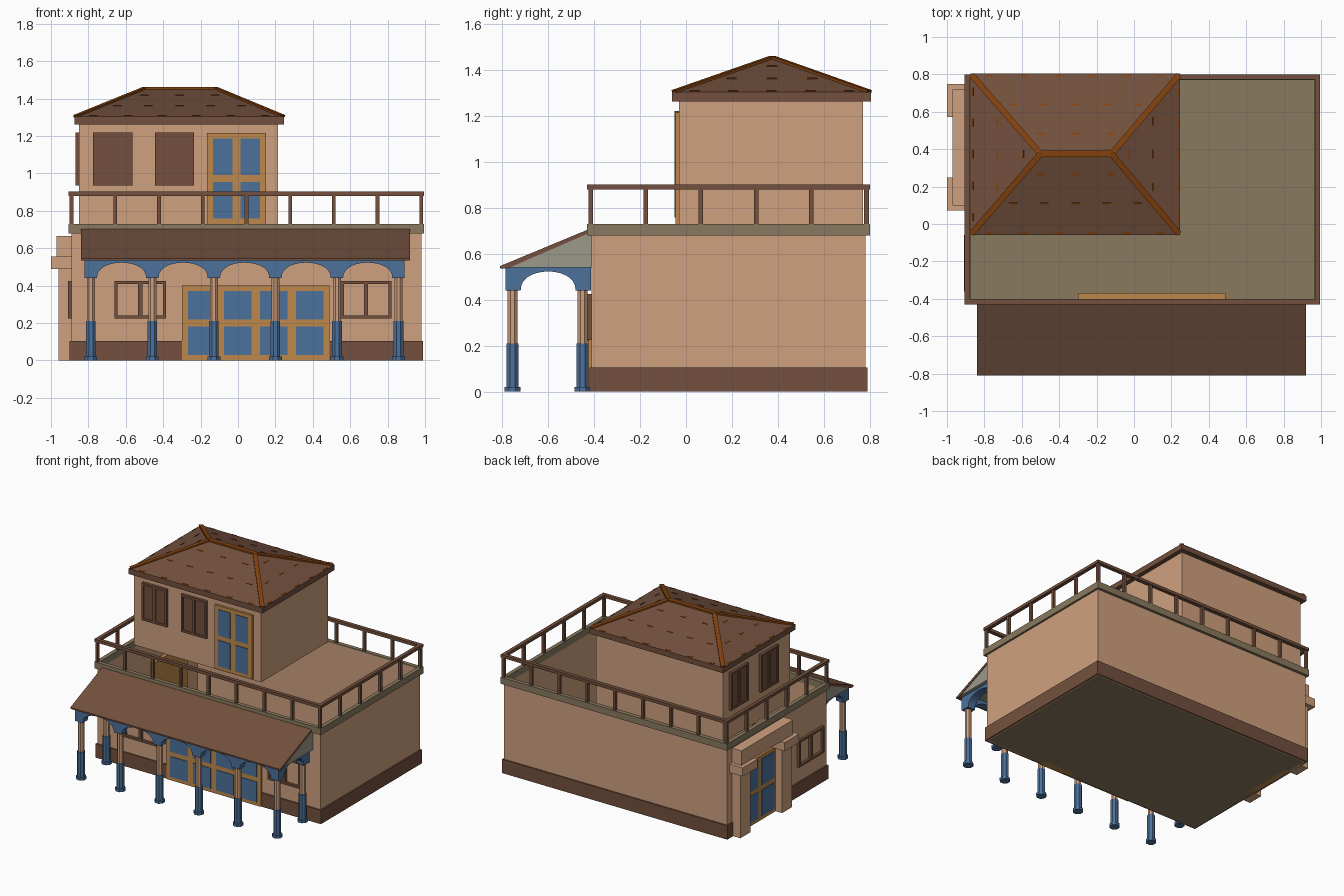
import bpy, bmesh, math
from mathutils import Vector, Matrix

if "Cube" in bpy.data.objects:
    bpy.data.objects.remove(bpy.data.objects["Cube"])


def material(name, r, g, b):
    m = bpy.data.materials.new(name)
    m.diffuse_color = [(((c / 255) + 0.055) / 1.055) ** 2.4 for c in (r, g, b)] + [1]
    m.use_nodes = True
    m.node_tree.nodes["Principled BSDF"].inputs["Base Color"].default_value = m.diffuse_color
    return m


TAN = material("tan plaster", 207, 161, 127)
BROWN = material("brown wood", 115, 80, 61)
OLIVE = material("olive stone", 138, 122, 96)
BLUE = material("blue paint", 76, 113, 155)
OAK = material("golden door wood", 190, 137, 75)
RUST = material("rust ridge tile", 132, 66, 14)
GREY = material("grey gable", 156, 153, 138)


def finish(name, bm, *mats):
    bmesh.ops.recalc_face_normals(bm, faces=bm.faces)
    me = bpy.data.meshes.new(name)
    bm.to_mesh(me)
    bm.free()
    for m in mats:
        me.materials.append(m)
    ob = bpy.data.objects.new(name, me)
    bpy.context.collection.objects.link(ob)
    return ob


def boxes(name, mat, ranges):
    """One object from boxes given as (x0, x1, y0, y1, z0, z1)."""
    bm = bmesh.new()
    for x0, x1, y0, y1, z0, z1 in ranges:
        mx = Matrix.LocRotScale(Vector((x0 + x1, y0 + y1, z0 + z1)) / 2, None,
                                Vector((x1 - x0, y1 - y0, z1 - z0)))
        bmesh.ops.create_cube(bm, size=1, matrix=mx)
    return finish(name, bm, mat)


def ring(x0, x1, y0, y1, z0, z1, w):
    """Four boxes around a rectangle."""
    return [(x0, x1, y0, y0 + w, z0, z1), (x0, x1, y1 - w, y1, z0, z1),
            (x0, x0 + w, y0 + w, y1 - w, z0, z1), (x1 - w, x1, y0 + w, y1 - w, z0, z1)]


def on_wall(side, wall, u0, u1, z0, z1, inner, outer):
    """Box on the front or left wall; depths are measured outward."""
    a, b = wall - outer, wall - inner
    return (u0, u1, a, b, z0, z1) if side == "front" else (a, b, u0, u1, z0, z1)


def door(name, side, wall, u0, u1, z0, z1, cols, inner=-0.04):
    boxes(name + "_frame", OAK, [on_wall(side, wall, u0, u1, z0, z1, inner, 0.016)])
    pitch, rise = (u1 - u0 - 0.02) / cols, (z1 - z0 - 0.02) / 2
    panes = []
    for i in range(cols):
        for j in range(2):
            u, z = u0 + 0.01 + i * pitch, z0 + 0.01 + j * rise
            panes.append(on_wall(side, wall, u + 0.022, u + pitch - 0.022,
                                 z + 0.018, z + rise - 0.018, 0.01, 0.021))
    boxes(name + "_glass", BLUE, panes)


def window(name, side, wall, u0, u1, z0, z1, filled):
    w, mid = 0.016, (u0 + u1) / 2
    bars = [(u0, u1, z0, z0 + w), (u0, u1, z1 - w, z1), (u0, u0 + w, z0, z1),
            (u1 - w, u1, z0, z1), (mid - w * 0.7, mid + w * 0.7, z0, z1)]
    parts = [on_wall(side, wall, *b, -0.004, 0.02) for b in bars]
    if filled:
        parts.append(on_wall(side, wall, u0 + 0.005, u1 - 0.005, z0 + 0.005, z1 - 0.005, -0.004, 0.012))
    boxes(name, BROWN, parts)


# Ground storey: open-topped shell, plinth, floor and cornice
boxes("ground_walls", TAN, ring(-0.89, 0.98, -0.41, 0.78, 0, 0.72, 0.01))
boxes("plinth", BROWN, ring(-0.90, 0.99, -0.42, 0.79, 0, 0.105, 0.012))
boxes("floor", OLIVE, [(-0.89, 0.98, -0.41, 0.78, 0, 0.004)])
boxes("cornice", OLIVE, ring(-0.905, 0.995, -0.43, 0.80, 0.68, 0.73, 0.03))

# Upper storey
boxes("upper_walls", TAN, ring(-0.85, 0.215, -0.03, 0.77, 0.72, 1.27, 0.01))

# Doors and windows
door("front_door", "front", -0.41, -0.30, 0.49, 0, 0.40, 4)
door("upper_door", "front", -0.03, -0.165, 0.15, 0.73, 1.215, 2)
door("side_door", "left", -0.89, 0.21, 0.61, 0, 0.49, 2)
window("front_window_left", "front", -0.41, -0.66, -0.385, 0.225, 0.425, False)
window("front_window_right", "front", -0.41, 0.55, 0.82, 0.225, 0.425, False)
window("side_window", "left", -0.89, -0.36, -0.06, 0.225, 0.425, False)
for i, u in enumerate((-0.775, -0.445)):
    window(f"upper_front_window_{i}", "front", -0.03, u, u + 0.21, 0.935, 1.22, True)
for i, u in enumerate((0.49, 0.13)):
    window(f"upper_side_window_{i}", "left", -0.85, u, u + 0.21, 0.935, 1.22, True)

# Side portal: two pillars with capitals and a lintel
portal = [(-0.97, -0.885, 0.10, 0.72, 0.555, 0.665)]
for y in (0.16, 0.66):
    portal += [(-0.96, -0.885, y - 0.06, y + 0.06, 0, 0.49),
               (-1.0, -0.885, y - 0.088, y + 0.088, 0.49, 0.555)]
boxes("side_portal", TAN, portal)

# Terrace railing
boxes("top_rail", BROWN, ring(-0.905, 0.995, -0.43, 0.80, 0.88, 0.902, 0.028))
posts = []
for i in range(9):
    x = -0.89 + i * 1.87 / 8
    posts += [(x - 0.01, x + 0.01, y - 0.01, y + 0.01, 0.72, 0.885) for y in (-0.415, 0.785)]
for i in range(1, 5):
    y = -0.415 + i * 0.24
    posts += [(x - 0.01, x + 0.01, y - 0.01, y + 0.01, 0.72, 0.885) for x in (-0.89, 0.98)]
boxes("rail_posts", BROWN, posts)

# Porch columns
front_x = [-0.787 + 0.329 * i for i in range(6)]
spots = [(x, -0.755) for x in front_x] + [(x, -0.45) for x in (front_x[0], front_x[-1])]


def columns(name, mat, r, z0, z1):
    bm = bmesh.new()
    for x, y in spots:
        mx = Matrix.Translation((x, y, (z0 + z1) / 2)) @ Matrix.Rotation(math.pi / 8, 4, "Z")
        bmesh.ops.create_cone(bm, cap_ends=True, segments=8, radius1=r, radius2=r,
                              depth=z1 - z0, matrix=mx)
    finish(name, bm, mat)


columns("column_feet", BLUE, 0.037, 0, 0.02)
columns("column_lower_shafts", BLUE, 0.028, 0.01, 0.21)
columns("column_upper_shafts", TAN, 0.023, 0.20, 0.45)


# Arcade above the columns
def arcade(name, centers, place, shift):
    h, spring, crown, top = 0.033, 0.44, 0.523, 0.542
    pts = [(centers[0] - h, top), (centers[0] - h, spring)]
    for a, b in zip(centers, centers[1:]):
        r = (b - a) / 2 - h
        pts += [((a + b) / 2 - r * math.cos(t * math.pi / 14),
                 spring + (crown - spring) * math.sin(t * math.pi / 14) ** 0.85)
                for t in range(14)]
        pts.append((b - h, spring))
    pts += [(centers[-1] + h, spring), (centers[-1] + h, top)]
    bm = bmesh.new()
    face = bm.faces.new([bm.verts.new(place(*p)) for p in pts])
    geom = bmesh.ops.extrude_face_region(bm, geom=[face])["geom"]
    bmesh.ops.translate(bm, vec=shift, verts=[g for g in geom if isinstance(g, bmesh.types.BMVert)])
    finish(name, bm, BLUE)


arcade("front_arcade", front_x, lambda u, z: (u, -0.785, z), (0, 0.06, 0))
for label, x in (("left", front_x[0]), ("right", front_x[-1])):
    arcade(label + "_arcade", [-0.752, -0.447], lambda u, z: (x - 0.03, u, z), (0.06, 0, 0))


# Lean-to porch roof: grey wedge under a brown sheet
def prism(name, mat, profile, x0, x1):
    bm = bmesh.new()
    a, b = [[bm.verts.new((x, y, z)) for y, z in profile] for x in (x0, x1)]
    bm.faces.new(a)
    bm.faces.new(b[::-1])
    for i in range(len(a)):
        j = (i + 1) % len(a)
        bm.faces.new((a[i], a[j], b[j], b[i]))
    finish(name, bm, mat)


prism("porch_gable", GREY, [(-0.79, 0.541), (-0.41, 0.541), (-0.41, 0.70)], -0.835, 0.915)
prism("porch_roof", BROWN, [(-0.81, 0.535), (-0.78, 0.535), (-0.41, 0.695), (-0.41, 0.712), (-0.81, 0.546)],
      -0.84, 0.92)

# Hip roof with fascia
X0, X1, Y0, Y1, ZE = -0.875, 0.247, -0.06, 0.805, 1.303
eave = [Vector(p) for p in ((X0, Y0, ZE), (X1, Y0, ZE), (X1, Y1, ZE), (X0, Y1, ZE))]
ridge = [Vector((-0.50, 0.375, 1.455)), Vector((-0.12, 0.375, 1.455))]
boxes("roof_fascia", BROWN, [(X0, X1, Y0, Y1, 1.262, ZE)])
slopes = [(eave[0], eave[1], ridge[1], ridge[0]), (eave[2], eave[3], ridge[0], ridge[1]),
          (eave[1], eave[2], ridge[1]), (eave[3], eave[0], ridge[0])]
bm = bmesh.new()
for s in slopes:
    bm.faces.new([bm.verts.new(p) for p in s])
bmesh.ops.remove_doubles(bm, verts=bm.verts, dist=0.001)
finish("hip_roof", bm, BROWN)


# Rust tiles along ridge and hips, and small tile edges on the slopes
def bar(bm, a, b, w, h, up=Vector((0, 0, 1))):
    d = (b - a).normalized()
    side = up.cross(d).normalized()
    rot = Matrix((d, side, d.cross(side))).transposed().to_4x4()
    bmesh.ops.create_cube(bm, size=1, matrix=Matrix.Translation((a + b) / 2) @ rot
                          @ Matrix.Diagonal(((b - a).length, w, h, 1)))


bm = bmesh.new()
bar(bm, ridge[0], ridge[1], 0.034, 0.012)
for e, r in zip(eave, (ridge[0], ridge[1], ridge[1], ridge[0])):
    bar(bm, e.lerp(r, 0.02), r, 0.032, 0.012)
finish("ridge_tiles", bm, RUST)

bm = bmesh.new()
for s in slopes:
    normal = (s[1] - s[0]).cross(s[2] - s[0]).normalized()
    for t in (0.03, 0.39, 0.75):
        a, b = s[0].lerp(s[-1], t), s[1].lerp(s[2], t)
        n = int((b - a).length / 0.16)
        for i in range(n):
            c = a.lerp(b, (i + 0.5) / n)
            d = (b - a).normalized() * 0.022
            bar(bm, c - d, c + d, 0.01, 0.006, normal)
finish("slope_tile_edges", bm, RUST)
